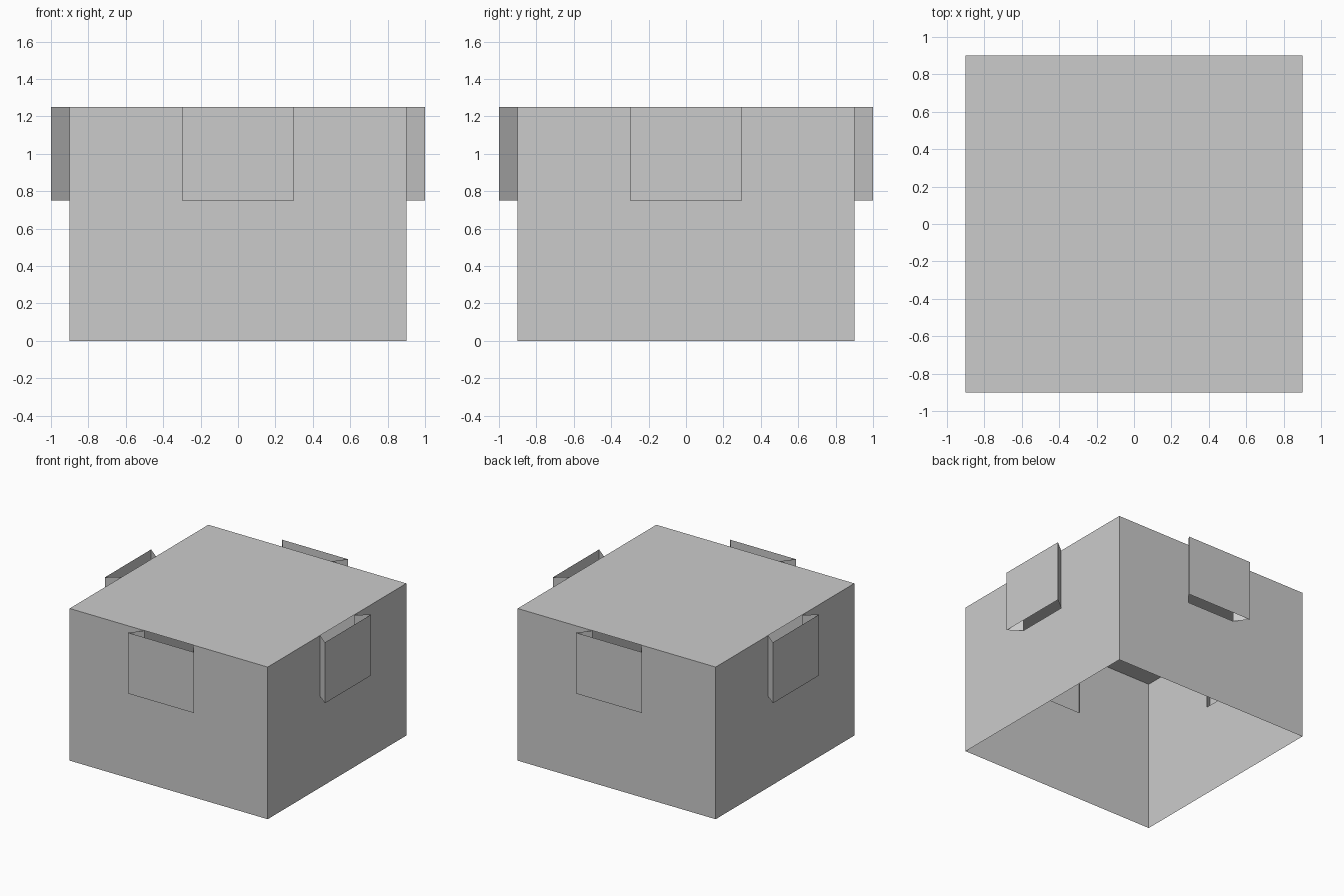
import bpy, bmesh
from math import pi
from mathutils import Matrix

if "Cube" in bpy.data.objects:
    bpy.data.objects.remove(bpy.data.objects["Cube"])

HALF, TOP = 0.9, 1.25                 # box half width and height
OUT, CLIP, SLOT, LOW = 1.0, 0.3, 0.22, 0.75   # clip reach, half widths, lower edge


def sheet_object(name, faces):
    bm = bmesh.new()
    for face in faces:
        bm.faces.new([bm.verts.new(p) for p in face])
    bmesh.ops.remove_doubles(bm, verts=bm.verts, dist=0.0001)
    mesh = bpy.data.meshes.new(name)
    bm.to_mesh(mesh)
    bm.free()
    obj = bpy.data.objects.new(name, mesh)
    bpy.context.collection.objects.link(obj)
    return obj


# Lid: a single sheet closing the top; the underside is open
sheet_object("lid", [[(-HALF, -HALF, TOP), (HALF, -HALF, TOP),
                      (HALF, HALF, TOP), (-HALF, HALF, TOP)]])

# Wall outline (front) with a notch at the top behind the clip
wall = [(-HALF, 0), (HALF, 0), (HALF, TOP), (SLOT, TOP),
        (SLOT, LOW), (-SLOT, LOW), (-SLOT, TOP), (-HALF, TOP)]
wall_face = [(x, -HALF, z) for x, z in wall]

# Clip plan: flared open channel standing off the wall
plan = [(-SLOT, -HALF), (-CLIP, -OUT), (CLIP, -OUT), (SLOT, -HALF)]
clip_faces = [[(*a, LOW), (*b, LOW), (*b, TOP), (*a, TOP)]
              for a, b in zip(plan, plan[1:])]

# Same wall and clip on all four sides
for i, side in enumerate(("front", "right", "back", "left")):
    turn = Matrix.Rotation(i * pi / 2, 4, 'Z')
    for obj in (sheet_object(side + "_wall", [wall_face]),
                sheet_object(side + "_clip", clip_faces)):
        obj.data.transform(turn)
